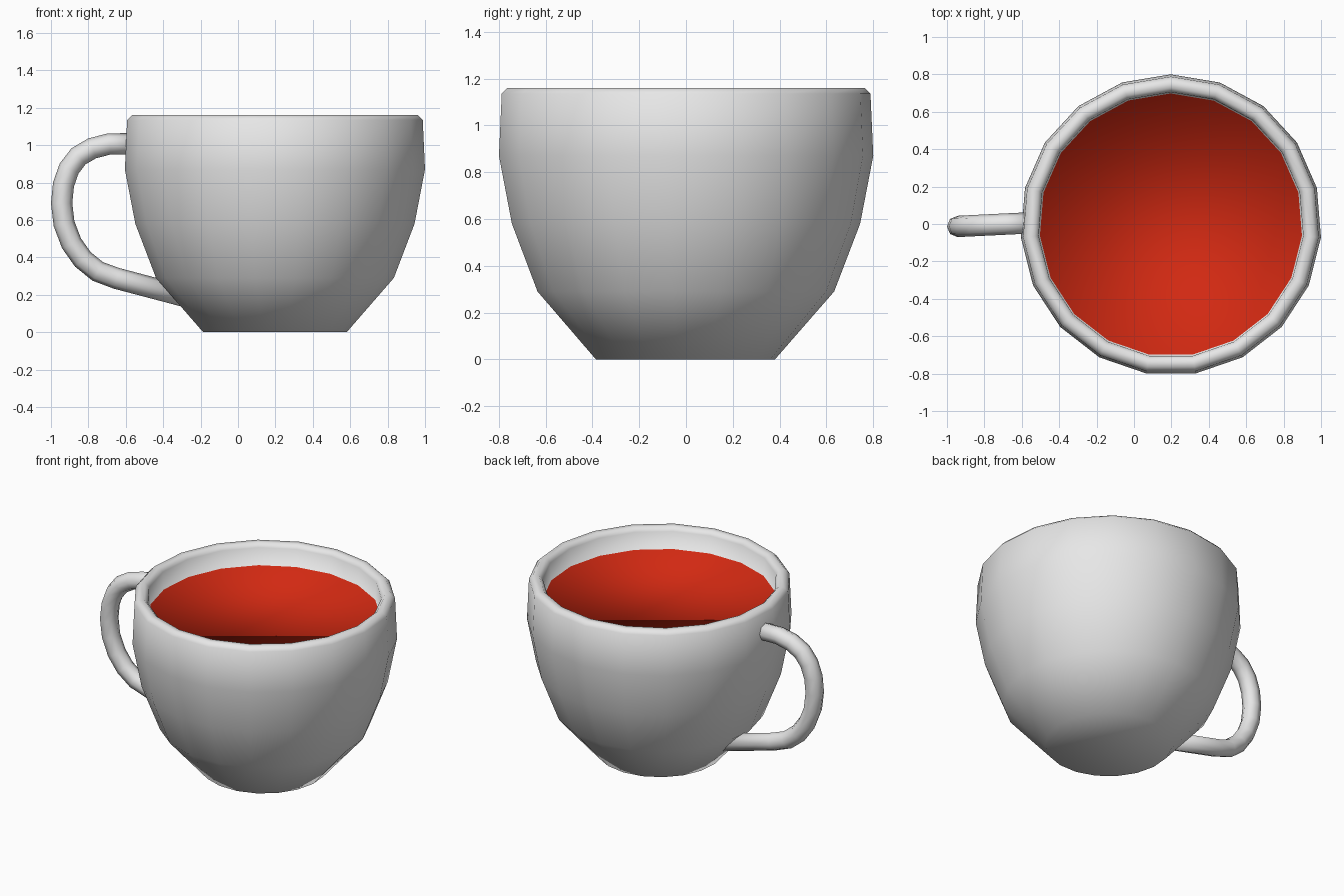
import bpy, bmesh, math
from mathutils import Vector

if "Cube" in bpy.data.objects:
    bpy.data.objects.remove(bpy.data.objects["Cube"])


def material(name, rgb):
    m = bpy.data.materials.new(name)
    m.diffuse_color = (*rgb, 1.0)
    m.use_nodes = True
    m.node_tree.nodes["Principled BSDF"].inputs["Base Color"].default_value = m.diffuse_color
    return m


china = material("white china", (0.8, 0.8, 0.8))
red = material("red drink", (0.64, 0.022, 0.006))


def skin(name, rings, mats):
    """Join rings of points into a closed, smooth tube with capped ends."""
    bm = bmesh.new()
    loops = [[bm.verts.new(p) for p in ring] for ring in rings]
    n = len(loops[0])
    for a, b in zip(loops, loops[1:]):
        for i in range(n):
            j = (i + 1) % n
            bm.faces.new((a[i], a[j], b[j], b[i]))
    bm.faces.new(loops[0][::-1])
    end = bm.faces.new(loops[-1])
    end.material_index = len(mats) - 1
    bmesh.ops.recalc_face_normals(bm, faces=bm.faces[:])
    for f in bm.faces:
        f.smooth = True
    me = bpy.data.meshes.new(name)
    bm.to_mesh(me)
    bm.free()
    for m in mats:
        me.materials.append(m)
    ob = bpy.data.objects.new(name, me)
    bpy.context.collection.objects.link(ob)
    return ob


# cup: 19-sided turned profile, up the outside, over the rim, down to the drink
# (the drink surface is the last cap and shares the cup's smooth shading)
SIDES, CX, CY = 19, 0.1975, -0.005
profile = [(0.385, 0), (0.638, 0.29), (0.749, 0.58), (0.805, 0.87),
           (0.793, 1.135), (0.768, 1.16), (0.733, 1.16), (0.710, 1.135),
           (0.703, 1.02)]


def circle(r, z):
    angles = [math.pi / 2 + 2 * math.pi * i / SIDES for i in range(SIDES)]
    return [Vector((CX + r * math.cos(a), CY + r * math.sin(a), z)) for a in angles]


skin("cup", [circle(r, z) for r, z in profile], [china, red])

# handle: round tube swept along a loop in the x-z plane, turned very slightly
path = [(-0.55, 1.008), (-0.69, 1.006), (-0.78, 0.983), (-0.853, 0.94),
        (-0.903, 0.875), (-0.933, 0.79), (-0.943, 0.69), (-0.93, 0.58),
        (-0.89, 0.475), (-0.83, 0.39), (-0.75, 0.325), (-0.65, 0.288),
        (-0.29, 0.193)]
pts = [Vector((x, 0.004 + 0.05 * (x + 0.6), z)) for x, z in path]
rings = []
for i, p in enumerate(pts):
    t = (pts[min(i + 1, len(pts) - 1)] - pts[max(i - 1, 0)]).normalized()
    side = Vector((0, 1, 0))
    side = (side - t * side.dot(t)).normalized()
    up = t.cross(side)
    rings.append([p + 0.057 * (side * math.cos(a) + up * math.sin(a))
                  for a in (2 * math.pi * k / 8 for k in range(8))])
skin("handle", rings, [china])
